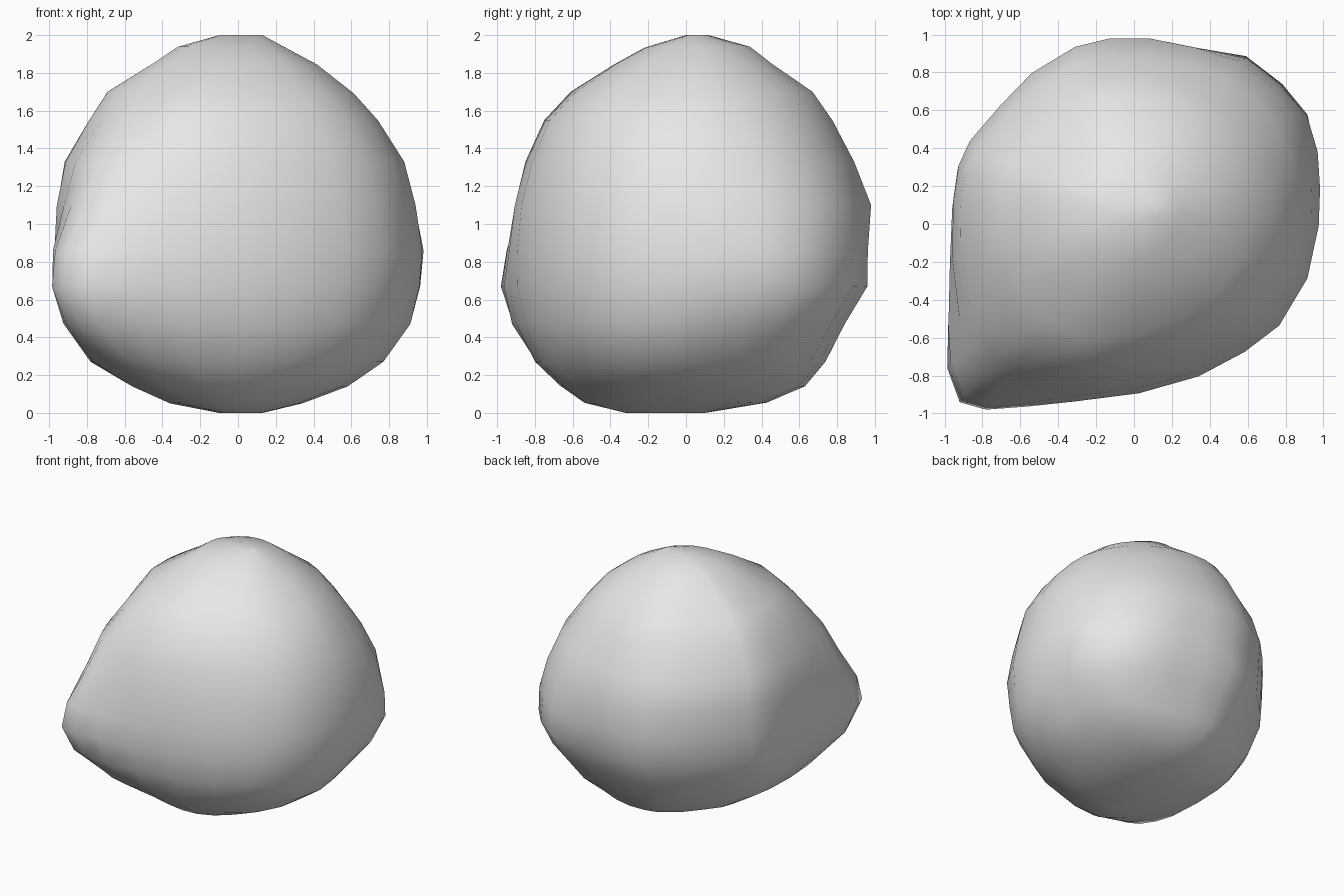
import bpy
import bmesh
from mathutils import Vector, noise

cube = bpy.data.objects.get("Cube")
if cube:
    bpy.data.objects.remove(cube, do_unlink=True)

# Widest plan outline of the boulder, counter-clockwise, with its pointed corner
OUTLINE = [
    (.98, .2), (.975, .4), (.93, .6), (.8, .77), (.6, .91), (.35, .95), (.1, .985),
    (-.12, .985), (-.3, .94), (-.53, .79), (-.7, .62), (-.86, .43), (-.92, .3),
    (-.95, .1), (-.96, -.2), (-.985, -.55), (-.985, -.76), (-.92, -.94),
    (-.78, -.98), (-.56, -.965), (-.3, -.935), (.03, -.89), (.34, -.8),
    (.58, -.67), (.76, -.53), (.91, -.28), (.97, 0),
]

# Height, x range, y range, and how strongly the corner shows at that height
LEVELS = [
    (0, -.1, .13, -.32, .1, 0),
    (.05, -.36, .34, -.54, .43, .1),
    (.14, -.56, .58, -.67, .63, .3),
    (.27, -.78, .77, -.8, .74, .65),
    (.47, -.93, .92, -.93, .84, .95),
    (.67, -.985, .97, -.98, .96, 1),
    (.86, -.98, .985, -.95, .965, .85),
    (1.1, -.96, .94, -.91, .98, .5),
    (1.33, -.92, .88, -.85, .89, .3),
    (1.55, -.79, .74, -.75, .78, .12),
    (1.7, -.69, .62, -.61, .67, 0),
    (1.85, -.45, .42, -.38, .46, 0),
    (1.94, -.32, .24, -.22, .34, 0),
    (2, -.1, .13, 0, .12, 0),
]

# Shallow dents: centre, radius, depth
DENTS = [
    (Vector((.85, .3, .4)), .35, .04),
    (Vector((.72, .65, .8)), .3, .03),
    (Vector((-.8, -.8, .35)), .3, .04),
    (Vector((.5, -.1, 1.7)), .3, .02),
    (Vector((-.45, .5, 1.65)), .3, .02),
]


def fit(value, low, high, new_low, new_high):
    return new_low + (value - low) / (high - low) * (new_high - new_low)


def ring_points(level):
    """Outline with its corner softened, fitted to the ranges of one level."""
    z, x0, x1, y0, y1, corner = level
    points = []
    for x, y in OUTLINE:
        p = Vector((x, y))
        rounded = min(p.length, .97)
        points.append(p.normalized() * (rounded + corner * (p.length - rounded)))
    xs = [p.x for p in points]
    ys = [p.y for p in points]
    return [Vector((fit(p.x, min(xs), max(xs), x0, x1),
                    fit(p.y, min(ys), max(ys), y0, y1), z)) for p in points]


# Boulder skin: stacked rings joined by quads and closed at both ends
bm = bmesh.new()
rings = [[bm.verts.new(p) for p in ring_points(level)] for level in LEVELS]
count = len(OUTLINE)
for lower, upper in zip(rings, rings[1:]):
    for i in range(count):
        j = (i + 1) % count
        bm.faces.new((lower[i], lower[j], upper[j], upper[i]))
bm.faces.new(list(reversed(rings[0])))
bm.faces.new(rings[-1])
bmesh.ops.recalc_face_normals(bm, faces=bm.faces[:])
bm.normal_update()

# Weathering: dents and faint unevenness, pushed inwards only
for ring in rings[1:-1]:
    for v in ring:
        push = .012 * max(0, noise.noise(v.co * 3))
        for centre, radius, depth in DENTS:
            push += depth * max(0, 1 - (v.co - centre).length / radius)
        v.co -= v.normal * push

mesh = bpy.data.meshes.new("boulder")
bm.to_mesh(mesh)
bm.free()
boulder = bpy.data.objects.new("boulder", mesh)
bpy.context.collection.objects.link(boulder)
for face in mesh.polygons:
    face.use_smooth = True

# Plain grey stone
stone = bpy.data.materials.new("grey stone")
stone.use_nodes = True
grey = (.8, .8, .8, 1)
stone.diffuse_color = grey
stone.node_tree.nodes["Principled BSDF"].inputs["Base Color"].default_value = grey
mesh.materials.append(stone)
